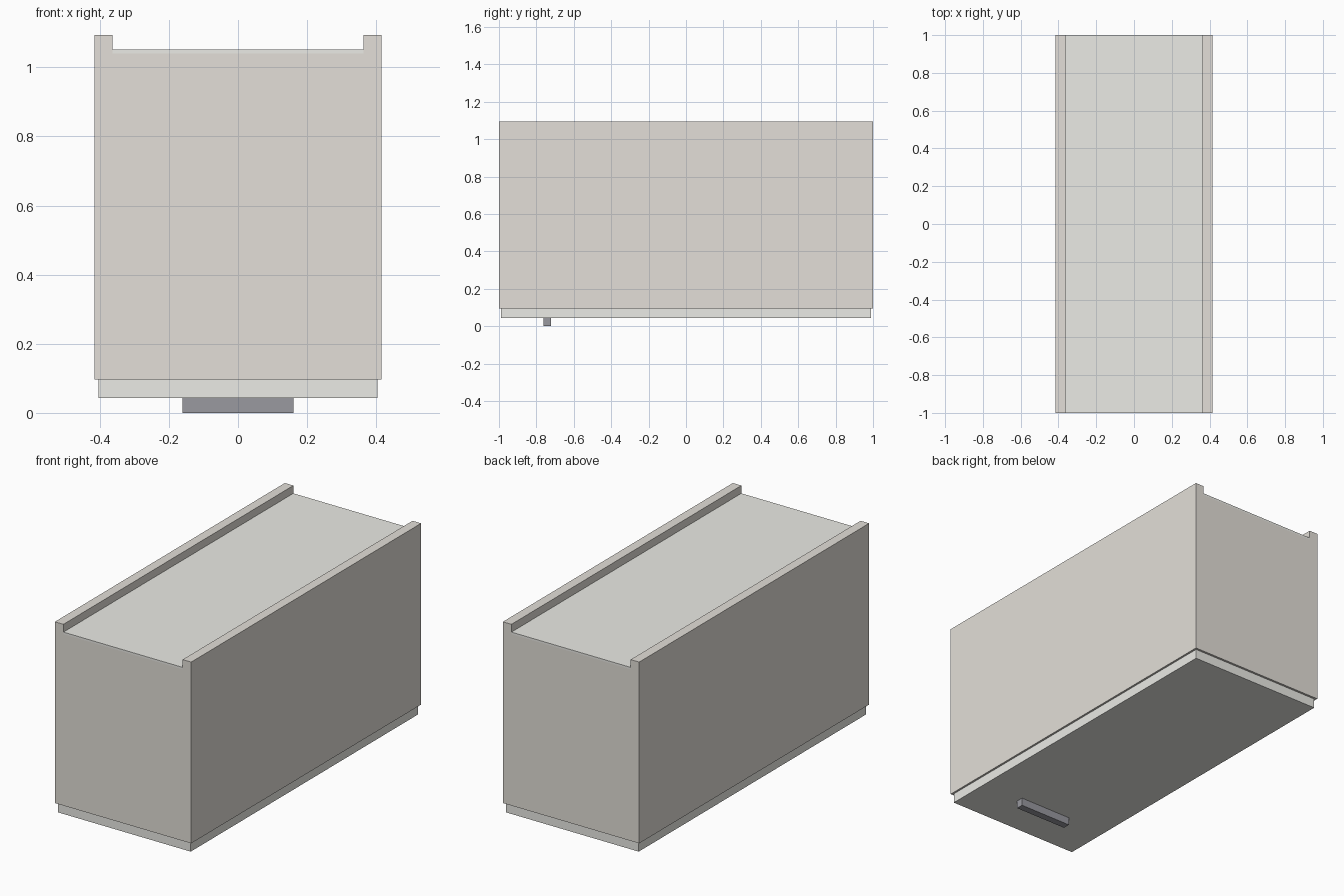
import bpy

if "Cube" in bpy.data.objects:
    bpy.data.objects.remove(bpy.data.objects["Cube"])


def material(name, rgb):
    m = bpy.data.materials.new(name)
    m.diffuse_color = (*rgb, 1)
    m.use_nodes = True
    m.node_tree.nodes["Principled BSDF"].inputs["Base Color"].default_value = m.diffuse_color
    return m


def box(name, lo, hi, mat):
    """Axis-aligned panel from its low and high corners."""
    size = [h - l for l, h in zip(lo, hi)]
    mid = [(h + l) / 2 for l, h in zip(lo, hi)]
    bpy.ops.mesh.primitive_cube_add(size=1, location=mid)
    ob = bpy.context.object
    ob.name = name
    ob.scale = size
    bpy.ops.object.transform_apply(location=False, rotation=False, scale=True)
    ob.data.materials.append(mat)
    return ob


carcass = material("carcass", (0.77, 0.74, 0.69))
pale = material("pale_panel", (0.83, 0.83, 0.79))
metal = material("handle_metal", (0.32, 0.32, 0.35))

W, L = 0.415, 1.0          # half width, half length
IN = 0.363                 # inner face of the side panels
Z0, Z1 = 0.096, 1.094      # open face and rear edge of the carcass
BACK0, BACK1 = 1.04, 1.051  # back panel, recessed between the sides

# Side panels, standing proud of the back panel
for side, a, b in (("left", -W, -IN), ("right", IN, W)):
    box(f"{side}_side_panel", (a, -L, Z0), (b, L, Z1), carcass)

# End panels between the sides
for end, a, b in (("front", -L, -L + 0.052), ("rear", L - 0.052, L)):
    box(f"{end}_end_panel", (-IN, a, Z0), (IN, b, BACK0), carcass)

# Thin back panel
box("back_panel", (-IN, -L, BACK0), (IN, L, BACK1), pale)

# Door, slightly smaller than the carcass, and its bar handle
box("door", (-0.404, -0.988, 0.043), (0.404, 0.988, Z0), pale)
box("door_handle", (-0.16, -0.762, 0), (0.16, -0.722, 0.043), metal)
